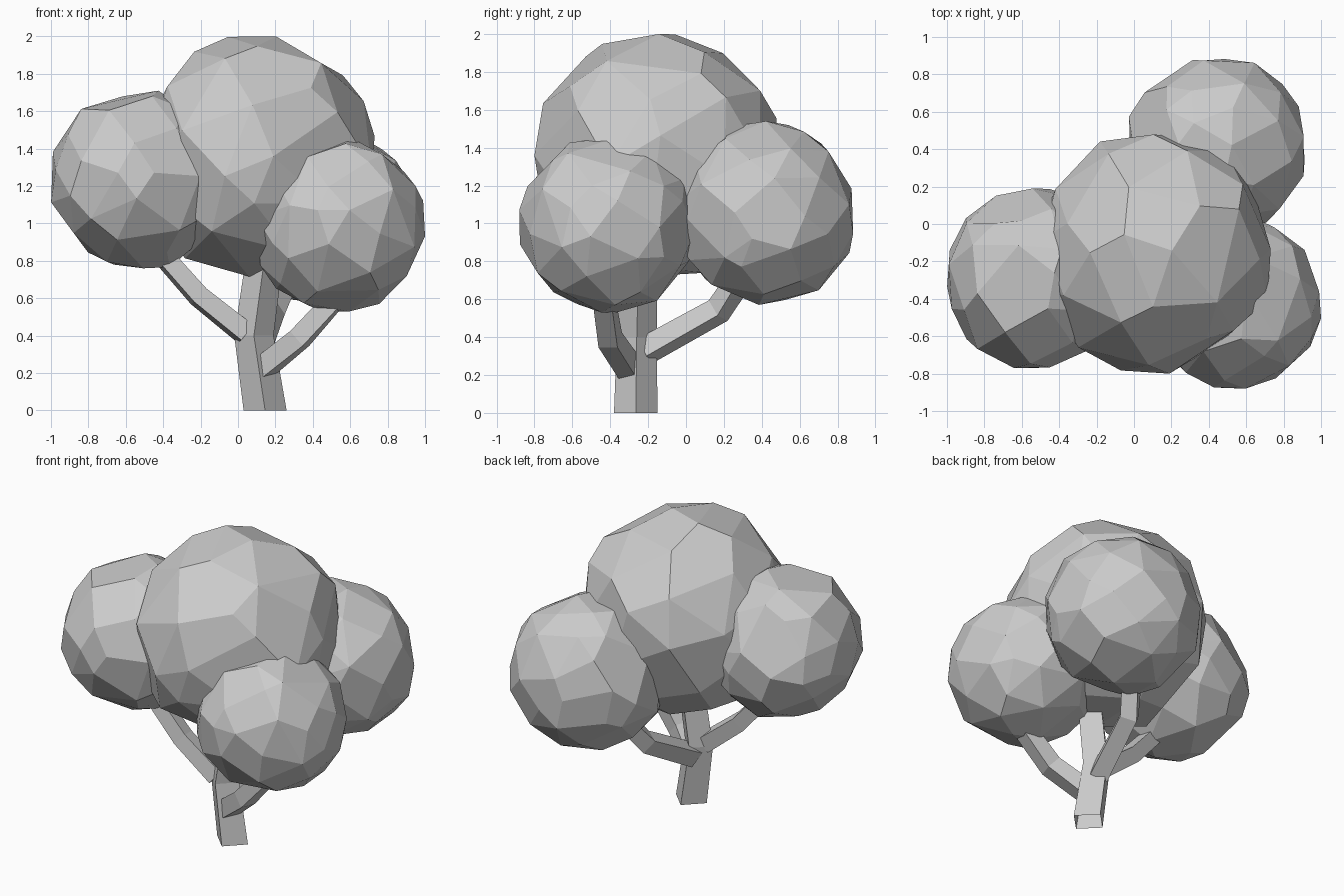
import bpy, bmesh, math, random
from mathutils import Vector

cube = bpy.data.objects.get("Cube")
if cube:
    bpy.data.objects.remove(cube, do_unlink=True)

grey = bpy.data.materials.new("plain grey")
grey.use_nodes = True
colour = (0.6, 0.6, 0.6, 1)
grey.diffuse_color = colour
grey.node_tree.nodes["Principled BSDF"].inputs["Base Color"].default_value = colour


def finish(bm, name):
    bmesh.ops.recalc_face_normals(bm, faces=bm.faces)
    mesh = bpy.data.meshes.new(name)
    bm.to_mesh(mesh)
    bm.free()
    mesh.materials.append(grey)
    obj = bpy.data.objects.new(name, mesh)
    bpy.context.collection.objects.link(obj)


def foliage(name, low, high, seed, count=58):
    """Irregular faceted ball, slightly flattened where it meets its bounds."""
    rng = random.Random(seed)
    low, high = Vector(low), Vector(high)
    centre, half = (low + high) / 2, (high - low) / 2
    golden = math.pi * (3 - math.sqrt(5))
    bm = bmesh.new()
    for i in range(count):
        z = 1 - 2 * (i + 0.5) / count
        r = math.sqrt(1 - z * z)
        p = Vector((r * math.cos(i * golden), r * math.sin(i * golden), z))
        p += Vector([rng.uniform(-0.13, 0.13) for _ in range(3)])
        p = p.normalized() * rng.uniform(1.0, 1.05)
        bm.verts.new([c + h * max(-1, min(1, k)) for c, h, k in zip(centre, half, p)])
    bmesh.ops.convex_hull(bm, input=bm.verts)
    loose = [v for v in bm.verts if not v.link_faces]
    bmesh.ops.delete(bm, geom=loose, context='VERTS')
    # merge nearly coplanar triangles into larger facets
    bmesh.ops.dissolve_limit(bm, angle_limit=math.radians(11),
                             verts=bm.verts, edges=bm.edges)
    finish(bm, name)


def limb(name, path, radii, roll=45, level=False):
    """Four-sided limb along a path; level keeps its rings horizontal and its base open."""
    pts = [Vector(p) for p in path]
    bm = bmesh.new()
    rings = []
    for i, p in enumerate(pts):
        t = (pts[min(i + 1, len(pts) - 1)] - pts[max(i - 1, 0)]).normalized()
        if level:
            u, w = Vector((1, 0, 0)), Vector((0, 1, 0))
        else:
            u = t.cross(Vector((0, 0, 1))).normalized()
            w = u.cross(t)
        angles = [math.radians(roll + 90 * k) for k in range(4)]
        rings.append([bm.verts.new(p + radii[i] * (u * math.cos(a) + w * math.sin(a)))
                      for a in angles])
    for a, b in zip(rings, rings[1:]):
        for k in range(4):
            n = (k + 1) % 4
            bm.faces.new((a[k], a[n], b[n], b[k]))
    if not level:
        bm.faces.new(rings[0])
    bm.faces.new(rings[-1])
    finish(bm, name)


# Leaf masses
foliage("crown_foliage", (-0.51, -0.80, 0.70), (0.74, 0.50, 2.0), 3, 50)
foliage("right_foliage", (-1.0, -0.77, 0.76), (-0.05, 0.19, 1.71), 5)
foliage("left_front_foliage", (0.08, -0.88, 0.53), (1.0, 0.05, 1.46), 8)
foliage("back_foliage", (-0.04, -0.06, 0.57), (0.93, 0.89, 1.54), 11)

# Trunk and branches
limb("trunk", [(0.145, -0.265, 0), (0.085, -0.26, 0.4), (0.14, -0.25, 0.8)],
     [0.115, 0.105, 0.1], roll=0, level=True)
limb("right_branch", [(0.04, -0.27, 0.41), (-0.21, -0.29, 0.61), (-0.44, -0.3, 0.87)],
     [0.075, 0.07, 0.065], roll=35)
limb("left_front_branch", [(0.12, -0.285, 0.215), (0.33, -0.4, 0.385), (0.56, -0.44, 0.64)],
     [0.078, 0.075, 0.07])
limb("back_branch", [(0.1, -0.21, 0.33), (0.18, 0.17, 0.54), (0.28, 0.32, 0.76)],
     [0.08, 0.075, 0.07], roll=65)
